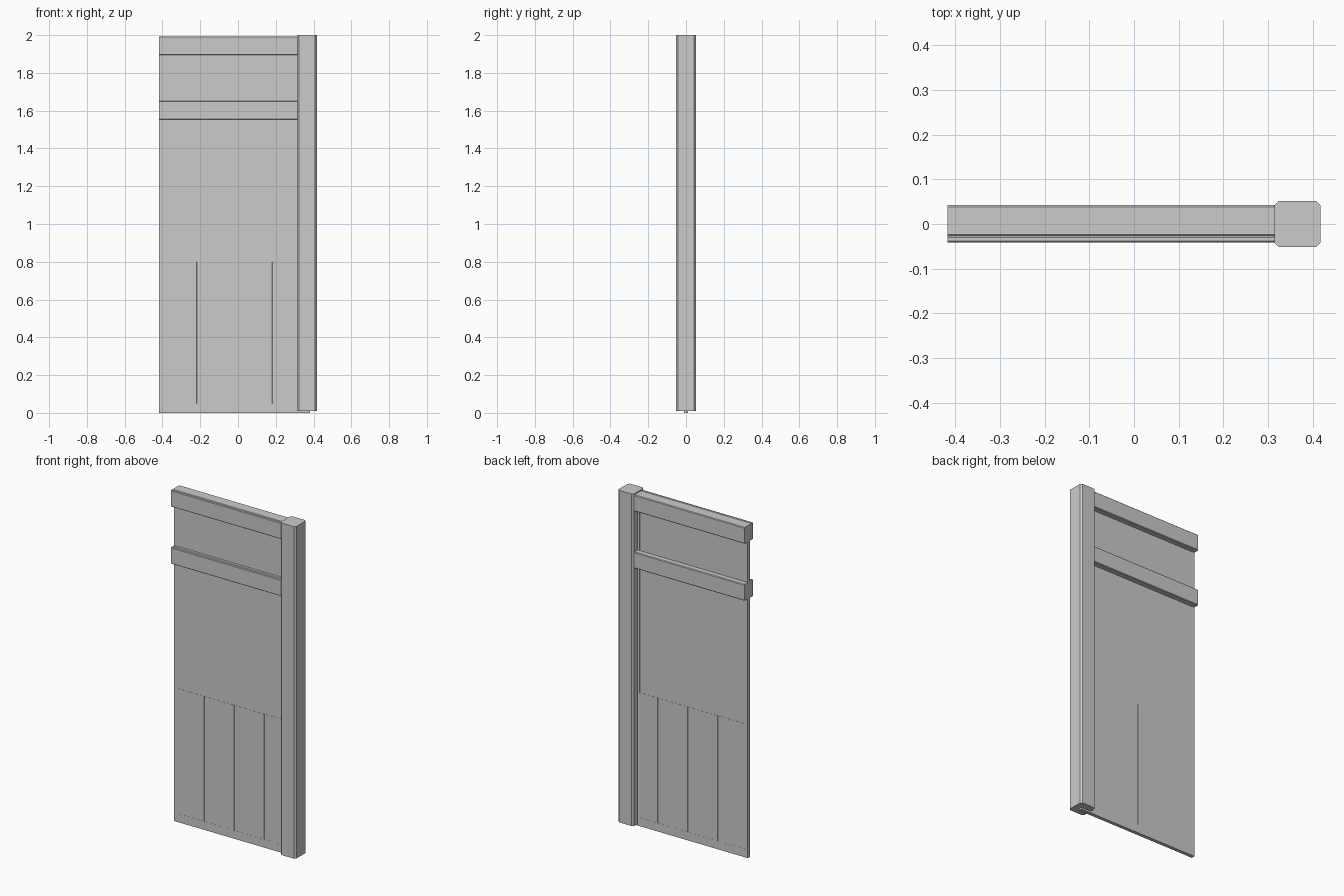
import bpy, bmesh

if "Cube" in bpy.data.objects:
    bpy.data.objects.remove(bpy.data.objects["Cube"])


def prism(name, pts, length, axis, start):
    """Extrude a 2D outline along axis: 'x' (outline in y,z) or 'z' (outline in x,y)."""
    bm = bmesh.new()
    place = (lambda a, b: (start, a, b)) if axis == 'x' else (lambda a, b: (a, b, start))
    face = bm.faces.new([bm.verts.new(place(a, b)) for a, b in pts])
    ext = bmesh.ops.extrude_face_region(bm, geom=[face])
    vec = (length, 0, 0) if axis == 'x' else (0, 0, length)
    verts = [g for g in ext['geom'] if isinstance(g, bmesh.types.BMVert)]
    bmesh.ops.translate(bm, verts=verts, vec=vec)
    bmesh.ops.recalc_face_normals(bm, faces=bm.faces)
    me = bpy.data.meshes.new(name)
    bm.to_mesh(me)
    bm.free()
    ob = bpy.data.objects.new(name, me)
    bpy.context.collection.objects.link(ob)
    return ob


def chamfered(a0, a1, b0, b1, c):
    return [(a0 + c, b0), (a1 - c, b0), (a1, b0 + c), (a1, b1 - c),
            (a1 - c, b1), (a0 + c, b1), (a0, b1 - c), (a0, b0 + c)]


def box(name, x0, x1, y, z0, z1):
    return prism(name, [(x0, -y), (x1, -y), (x1, y), (x0, y)], z1 - z0, 'z', z0)


LEFT, RIGHT = -0.417, 0.38

# Post with chamfered corners
prism("post", chamfered(0.314, 0.417, -0.052, 0.052, 0.01), 1.99, 'z', 0.01)

# Two rails, each a thin front batten against a thicker back beam
for name, z0, z1 in (("middle_rail", 1.553, 1.651), ("top_rail", 1.895, 1.993)):
    prism(name + "_batten", chamfered(-0.041, -0.027, z0, z1, 0.003), RIGHT - LEFT, 'x', LEFT)
    prism(name + "_beam", chamfered(-0.027, 0.042, z0, z1, 0.004), RIGHT - LEFT, 'x', LEFT)

# Upper infill and main panel, slightly recessed between edge strips
box("upper_panel", LEFT + 0.01, RIGHT, 0.009, 0.8, 1.95)
box("left_edge_strip", LEFT, LEFT + 0.02, 0.011, 0.0, 1.95)
box("right_edge_strip", 0.30, RIGHT, 0.011, 0.0, 1.95)
box("bottom_strip", LEFT + 0.02, 0.30, 0.0105, 0.0, 0.05)

# Four lower boards with fine chamfered joints
w = (RIGHT - LEFT) / 4
for i in range(4):
    x = LEFT + i * w
    prism(f"lower_board_{i + 1}", chamfered(x, x + w, -0.01, 0.01, 0.001), 0.79, 'z', 0.01)
